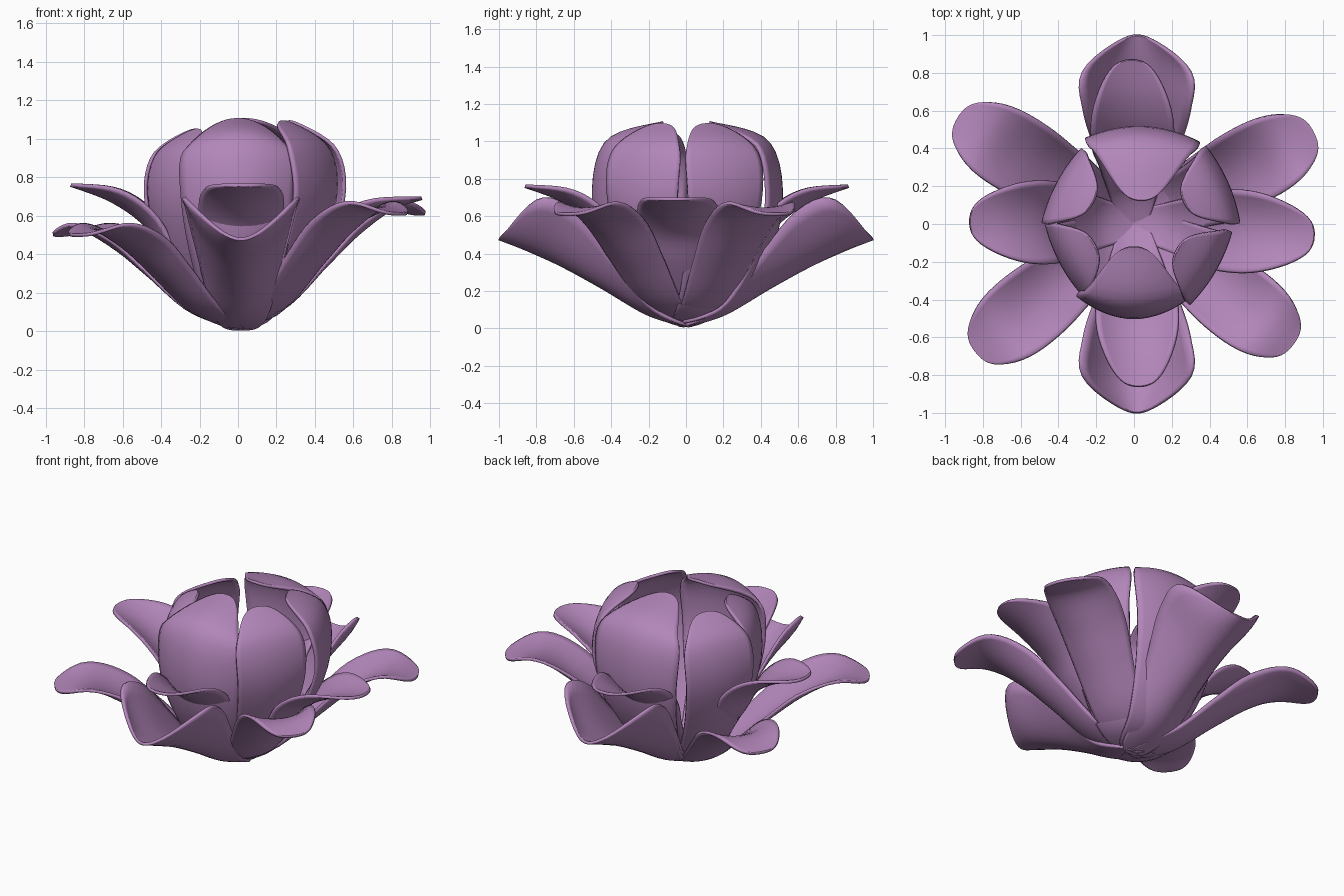
import bpy, bmesh, math
from mathutils import Vector

if "Cube" in bpy.data.objects:
    bpy.data.objects.remove(bpy.data.objects["Cube"])

mat = bpy.data.materials.new("petal_lilac")
mat.diffuse_color = (0.45, 0.24, 0.49, 1)
mat.use_nodes = True
mat.node_tree.nodes["Principled BSDF"].inputs["Base Color"].default_value = mat.diffuse_color

ROWS, COLS = 36, 16


def spline(st, u):
    """Catmull-Rom through the stations, u in 0..1."""
    n = len(st) - 1
    i = min(int(u * n), n - 1)
    t = u * n - i
    a, b, c, d = (Vector(st[max(0, min(n, k))]) for k in (i - 1, i, i + 1, i + 2))
    return 0.5 * (2 * b + (c - a) * t + (2 * a - 5 * b + 4 * c - d) * t ** 2
                  + (3 * b - a - 3 * c + d) * t ** 3)


def petal(name, stations, azimuth, rs=1.0, zs=1.0, cs=1.0, tip=5, dx=0.0, lean=1.0):
    """Stations are (radius, height, half width, cupping) from base to tip."""
    st = [(r * rs, z * zs, w, c * cs) for r, z, w, c in stations]
    ca, sa = math.cos(math.radians(azimuth)), math.sin(math.radians(azimuth))
    bm = bmesh.new()
    grid = []
    for i in range(ROWS + 1):
        u = 0.001 + 0.998 * (0.5 - 0.5 * math.cos(math.pi * i / ROWS))
        r, z, w, cup = spline(st, u)
        p, q = spline(st, max(0, u - 0.01)), spline(st, min(1, u + 0.01))
        tan = Vector((q[0] - p[0], q[1] - p[1])).normalized()
        # rounded at both ends
        f = math.sqrt(1 - u ** tip) * math.sqrt(1 - (1 - u) ** 20)
        row = []
        for j in range(COLS + 1):
            s = (2 * j / COLS - 1) * f
            rr = r - tan.y * cup * s * s * lean
            zz = z + tan.x * cup * s * s
            lat = w * s
            row.append(bm.verts.new((rr * ca - lat * sa + dx, rr * sa + lat * ca, zz)))
        grid.append(row)
    for i in range(ROWS):
        for j in range(COLS):
            bm.faces.new((grid[i][j], grid[i + 1][j], grid[i + 1][j + 1], grid[i][j + 1]))
    bmesh.ops.recalc_face_normals(bm, faces=bm.faces)
    for face in bm.faces:
        face.smooth = True
    me = bpy.data.meshes.new(name)
    bm.to_mesh(me)
    bm.free()
    me.materials.append(mat)
    ob = bpy.data.objects.new(name, me)
    bpy.context.collection.objects.link(ob)
    mod = ob.modifiers.new("thickness", 'SOLIDIFY')
    mod.thickness = 0.018
    mod.offset = 0


# deep channel petals, front and back
lower = [(-.02, .012, .1, 0), (.2, .075, .15, .05), (.45, .22, .22, .2),
         (.67, .34, .285, .34), (.87, .43, .32, .36), (1.0, .48, .13, .1)]
for a in (90, 270):
    petal("lower_petal", lower, a, dx=0.015, tip=6, lean=0.5)

# shorter raised petals on the four axes
upper = [(-.02, .025, .08, 0), (.18, .12, .13, .03), (.36, .36, .18, .06),
         (.48, .55, .22, .08), (.66, .68, .23, .09), (.87, .76, .19, .04)]
for a, rs, zs in ((91, 1, 1), (179, 1, 1), (272, .99, 1), (-4, 1.1, .91)):
    petal("raised_petal", upper, a, rs, zs, tip=6)

# long drooping petals on the diagonals
diagonal = [(-.02, .015, .08, 0), (.25, .1, .14, .03), (.5, .28, .18, .06),
            (.7, .42, .21, .08), (.9, .52, .225, .05), (1.09, .5, .2, 0)]
for a, rs, zs in ((149, 1, 1), (219, .99, 1), (27, .98, 1.22), (323, .97, 1.22)):
    petal("diagonal_petal", diagonal, a, rs, zs, tip=6)

# closed inner bud: two wide petals, four narrower ones
wide = [(-.03, .03, .1, 0), (.22, .1, .17, .05), (.42, .38, .25, .1),
        (.495, .7, .3, .12), (.42, 1.0, .32, .12), (.12, 1.1, .2, .05)]
petal("wide_bud_petal", wide, 270, tip=6)
petal("wide_bud_petal", wide, 88, 1.03, 1, .6, tip=6, dx=0.03)

narrow = [(-.03, .03, .1, 0), (.2, .1, .14, .03), (.4, .38, .18, .04),
          (.5, .7, .22, .03), (.45, .96, .24, .03), (.27, 1.09, .18, .02)]
for a, rs, zs in ((24, 1.07, 1), (152, .91, .96), (208, .87, .96), (330, .98, 1)):
    petal("narrow_bud_petal", narrow, a, rs, zs, tip=6)
